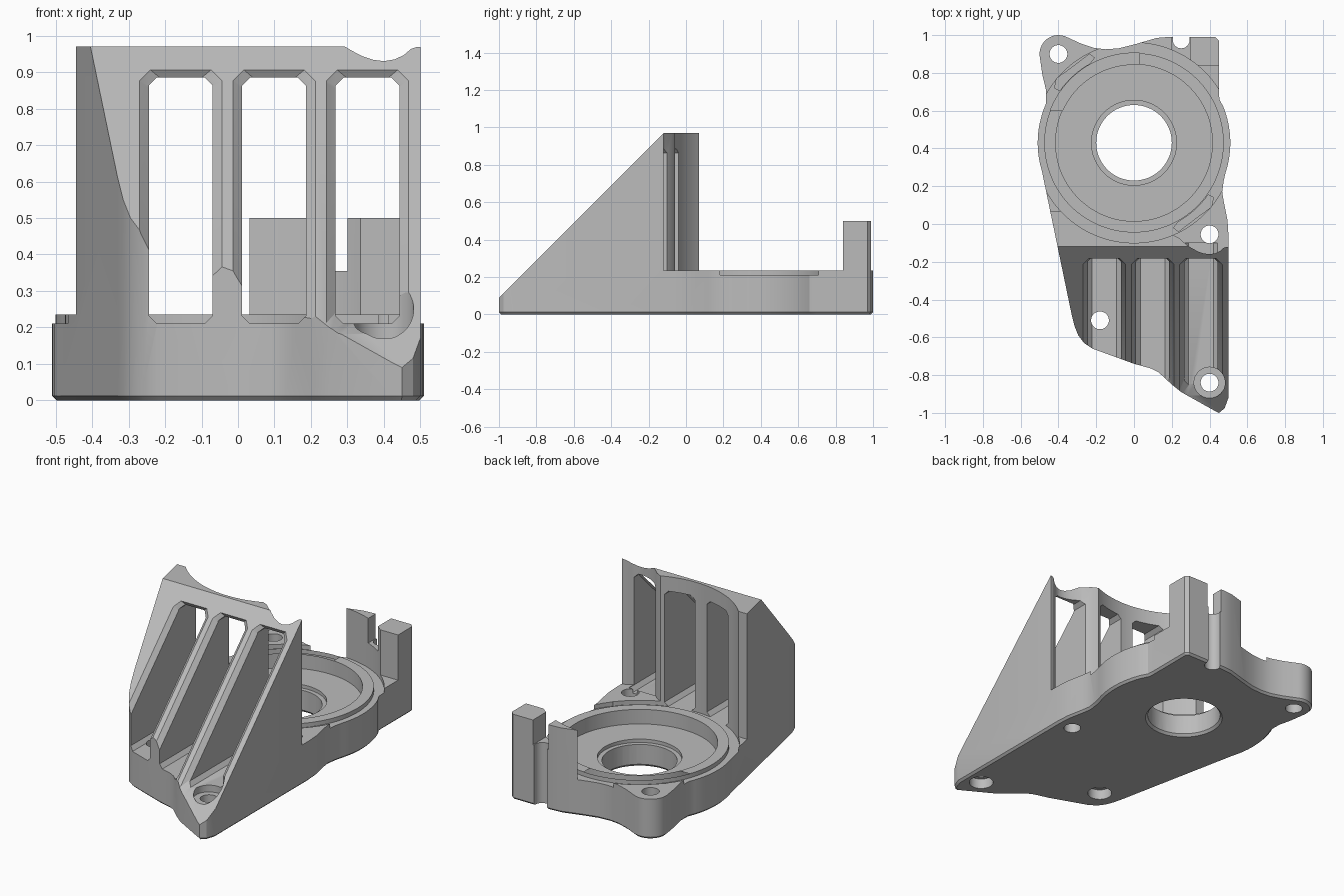
import bpy, bmesh, math
from mathutils import Matrix, Vector

old = bpy.data.objects.get("Cube")
if old:
    bpy.data.objects.remove(old)

grey = bpy.data.materials.new("plain grey")
grey.use_nodes = True
colour = (0.5, 0.5, 0.5, 1)
grey.diffuse_color = colour
grey.node_tree.nodes["Principled BSDF"].inputs["Base Color"].default_value = colour

CX, CY = 0.0, 0.43      # centre of the round seat
RIM = 0.235             # top of the plate
GROOVE = 0.21           # groove around the rim
FLOOR = 0.15            # floor of the seat
TOP = 1.2               # safely above everything


def arc(x, y, r, start, end, n=14):
    return [(x + r * math.cos(math.radians(start + (end - start) * i / n)),
             y + r * math.sin(math.radians(start + (end - start) * i / n)))
            for i in range(n + 1)]


def inset(pts, amount):
    """Move a counter-clockwise outline inwards."""
    result = []
    for i, p in enumerate(pts):
        along = Vector(pts[(i + 1) % len(pts)]) - Vector(pts[i - 1])
        inward = Vector((-along.y, along.x)).normalized()
        result.append(tuple(Vector(p) + inward * amount))
    return result


def loft(name, rings):
    """Closed solid through matching rings of 3D points."""
    bm = bmesh.new()
    rows = [[bm.verts.new(p) for p in ring] for ring in rings]
    bm.faces.new(rows[0])
    bm.faces.new(rows[-1])
    n = len(rows[0])
    for a, b in zip(rows, rows[1:]):
        for i in range(n):
            j = (i + 1) % n
            bm.faces.new((a[i], a[j], b[j], b[i]))
    bmesh.ops.recalc_face_normals(bm, faces=bm.faces)
    return finish(name, bm)


def prism(name, pts, low, high, axis="Z"):
    """Extrude a closed profile along z (xy points), x (yz points) or y (xz points)."""
    place = {"Z": lambda a, b, h: (a, b, h),
             "X": lambda a, b, h: (h, a, b),
             "Y": lambda a, b, h: (a, h, b)}[axis]
    return loft(name, [[place(a, b, h) for a, b in pts] for h in (low, high)])


def finish(name, bm):
    mesh = bpy.data.meshes.new(name)
    bm.to_mesh(mesh)
    bm.free()
    mesh.materials.append(grey)
    obj = bpy.data.objects.new(name, mesh)
    bpy.context.collection.objects.link(obj)
    return obj


def cylinder(name, x, y, r, low, high, r_top=None, n=64):
    bm = bmesh.new()
    bmesh.ops.create_cone(bm, cap_ends=True, segments=n, radius1=r,
                          radius2=r if r_top is None else r_top, depth=high - low,
                          matrix=Matrix.Translation((x, y, (low + high) / 2)))
    return finish(name, bm)


def box(name, x0, x1, y0, y1, z0, z1):
    return prism(name, [(x0, y0), (x1, y0), (x1, y1), (x0, y1)], z0, z1)


def octagon(cx, half, low, high, c):
    return [(cx - half + c, low), (cx + half - c, low), (cx + half, low + c),
            (cx + half, high - c), (cx + half - c, high), (cx - half + c, high),
            (cx - half, high - c), (cx - half, low + c)]


def combine(target, tool, operation="DIFFERENCE"):
    mod = target.modifiers.new("shape", "BOOLEAN")
    mod.operation, mod.solver, mod.object = operation, "EXACT", tool
    bpy.context.view_layer.objects.active = target
    bpy.ops.object.modifier_apply(modifier=mod.name)
    bpy.data.objects.remove(tool)


# Plan outline, counter-clockwise from the front tip, with a chamfered underside
outline = [(0.42, -0.985), (0.45, -1.0), (0.48, -0.975), (0.5, -0.92),
           (0.5, -0.06), (0.495, 0.02), (0.475, 0.12), (0.467, 0.17), (0.475, 0.23)]
outline += arc(CX, CY, 0.51, -18, 22, 10)
outline += [(0.452, 0.66), (0.45, 0.7), (0.45, 0.97), (0.43, 0.99),
            (0.18, 0.99), (0.12, 0.985), (0.0, 0.95), (-0.08, 0.93), (-0.15, 0.925),
            (-0.21, 0.932), (-0.28, 0.955)]
outline += arc(-0.4, 0.9, 0.1, 62, 186, 14)
outline += [(-0.485, 0.79), (-0.466, 0.71), (-0.465, 0.67)]
outline += arc(CX, CY, 0.51, 156, 197, 10)
outline += [(-0.33, -0.48), (-0.315, -0.54), (-0.295, -0.59), (-0.265, -0.63),
            (-0.22, -0.66), (0.0, -0.74), (0.09, -0.765), (0.13, -0.785),
            (0.2, -0.85), (0.25, -0.89)]
body = loft("motor_bracket", [[(x, y, 0) for x, y in inset(outline, 0.012)],
                              [(x, y, 0.012) for x, y in outline],
                              [(x, y, 1.1) for x, y in outline]])

# Side profile: sloped front wedge, flat plate, rear posts
combine(body, prism("side_profile", [
    (-1.2, -0.1), (1.1, -0.1), (1.1, 0.5), (0.84, 0.5), (0.84, RIM),
    (0.07, RIM), (0.07, 0.97), (-0.12, 0.97), (-1.2, -0.11)], -1, 1, "X"), "INTERSECT")

# Round clearance above the plate
combine(body, cylinder("clearance", CX, CY, 0.53, GROOVE, TOP, n=128))

# Driver clearance blending into the right end of the wall
combine(body, prism("screw_clearance", [
    (0.2, -0.055), (0.24, -0.075), (0.28, -0.112), (0.31, -0.13), (0.34, -0.146),
    (0.37, -0.156), (0.4, -0.16), (0.43, -0.155), (0.455, -0.143), (0.475, -0.126),
    (0.49, -0.121), (0.6, -0.121), (0.6, 0.2), (0.2, 0.2)], RIM, TOP))

# Three tall slots between the ribs, chamfered where they open on the slope
for i in range(3):
    cx = -0.157 + 0.256 * i
    back = -0.1 if i == 2 else 0.0
    combine(body, prism("slot", octagon(cx, 0.0875, GROOVE, 0.885, 0.022), -1.3, back, "Y"))
    rings = []
    for depth, half, low, high in ((-0.014, 0.1235, 0.17, 0.915), (0.035, 0.0865, 0.211, 0.884)):
        rings.append([(x, z - 1.09 + depth, z) for x, z in octagon(cx, half, low, high, 0.03)])
    combine(body, loft("slot_chamfer", rings))

# Raised rim, seat and stepped bore
combine(body, cylinder("rim", CX, CY, 0.475, 0.1, RIM, n=128), "UNION")
combine(body, cylinder("seat", CX, CY, 0.415, FLOOR, TOP, n=128))
combine(body, cylinder("bore_step", CX, CY, 0.225, FLOOR - 0.02, TOP))
combine(body, cylinder("bore", CX, CY, 0.2, -0.1, TOP))
combine(body, cylinder("bore_lower_chamfer", CX, CY, 0.222, -0.01, 0.015, 0.199))

# Rear posts: clear the ear, then the notch and the cable groove
combine(body, box("ear_clearance", -0.7, 0.03, 0.6, 1.2, RIM, TOP))
combine(body, box("post_notch", 0.2, 0.3, 0.7, 1.2, 0.355, TOP))
combine(body, cylinder("cable_groove", 0.25, 0.975, 0.045, -0.1, TOP, n=32))

# Screw holes, wider underneath at the front
for x, y in ((-0.4, 0.9), (0.4, -0.055), (-0.18, -0.51), (0.4, -0.84)):
    combine(body, cylinder("screw_hole", x, y, 0.047, -0.1, TOP, n=40))
    if y < -0.1:
        combine(body, cylinder("lower_counterbore", x, y, 0.066, -0.1, 0.06, n=40))
combine(body, cylinder("front_counterbore", 0.4, -0.84, 0.082, 0.17, 0.4, n=48))

# Lightening pockets on two opposite corners
pocket = arc(CX, CY, 0.48, 145, 119, 8) + [
    (-0.21, 0.88), (-0.235, 0.9), (-0.34, 0.82), (-0.41, 0.77), (-0.42, 0.72)]
for side in (1, -1):
    pts = [(side * x, CY + side * (y - CY)) for x, y in pocket]
    combine(body, prism("pocket", pts, 0.16, 0.4))

# Smooth the curved walls and keep the edges crisp
bpy.ops.object.select_all(action="DESELECT")
body.select_set(True)
bpy.context.view_layer.objects.active = body
bpy.ops.object.shade_smooth_by_angle(angle=math.radians(25))
